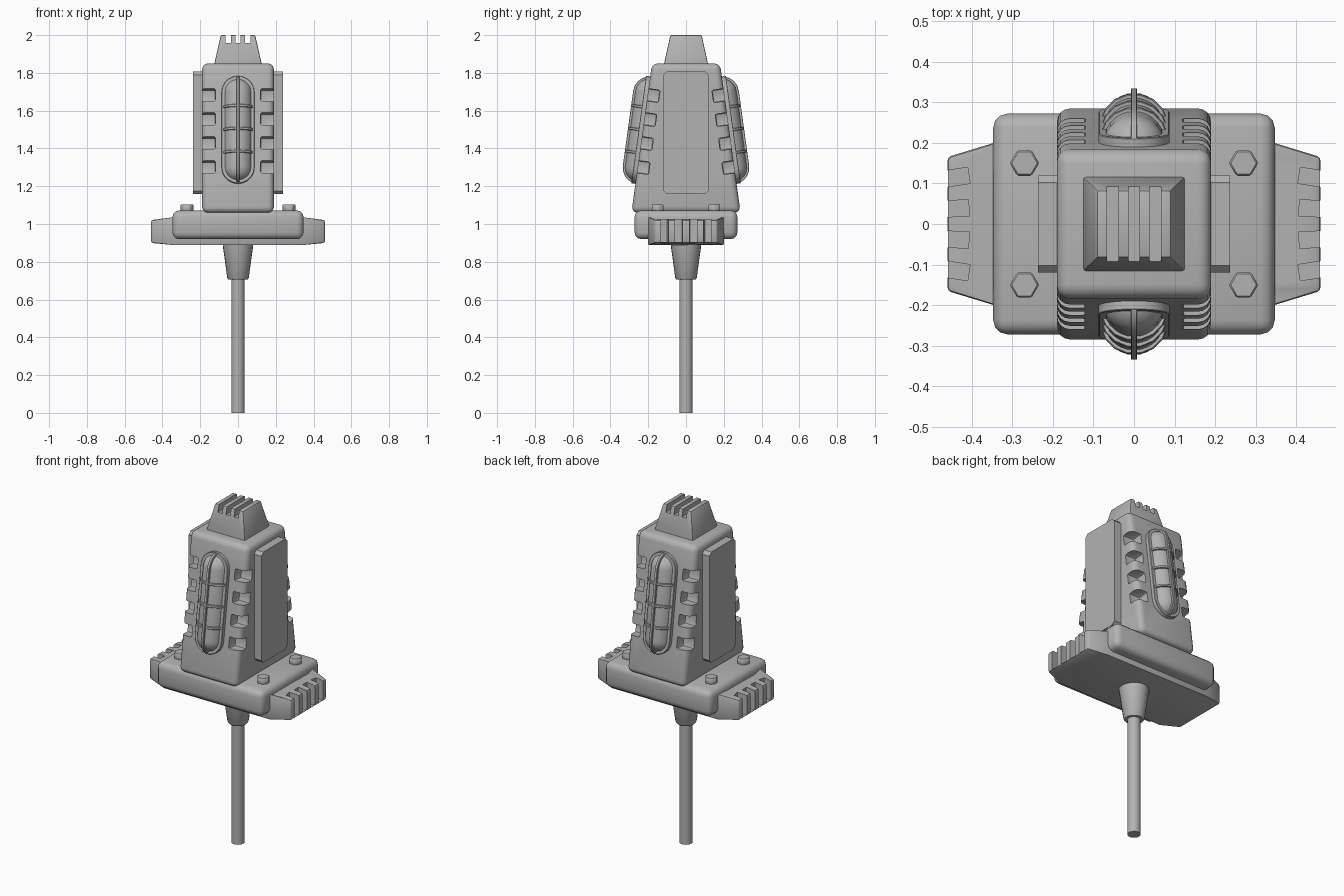
import bpy, bmesh, math
from mathutils import Matrix

if "Cube" in bpy.data.objects:
    bpy.data.objects.remove(bpy.data.objects["Cube"])

grey = bpy.data.materials.new("plain grey")
grey.diffuse_color = (0.45, 0.45, 0.45, 1)
grey.use_nodes = True
grey.node_tree.nodes["Principled BSDF"].inputs["Base Color"].default_value = grey.diffuse_color
TILT = math.atan(0.109 / 0.79)          # lean of the front and back walls
AXES = {"x": lambda a, b, d: (d, a, b), "y": lambda a, b, d: (a, d, b), "z": lambda a, b, d: (a, b, d)}


def finish(name, bm, matrix=None):
    if matrix:
        bm.transform(matrix)
    bmesh.ops.recalc_face_normals(bm, faces=bm.faces)
    me = bpy.data.meshes.new(name)
    bm.to_mesh(me)
    bm.free()
    me.materials.append(grey)
    ob = bpy.data.objects.new(name, me)
    bpy.context.collection.objects.link(ob)
    return ob


def add_prism(bm, pts, axis, lo, hi, matrix=Matrix()):
    """Extrude a 2D outline along an axis."""
    f = AXES[axis]
    rings = [[bm.verts.new(matrix @ Matrix.Translation(f(a, b, d)).translation) for a, b in pts] for d in (lo, hi)]
    for r in rings:
        bm.faces.new(r)
    n = len(pts)
    for i in range(n):
        j = (i + 1) % n
        bm.faces.new((rings[0][i], rings[0][j], rings[1][j], rings[1][i]))


def prism(name, pts, axis, lo, hi, matrix=None):
    bm = bmesh.new()
    add_prism(bm, pts, axis, lo, hi)
    return finish(name, bm, matrix)


def rect(a0, a1, b0, b1):
    return [(a0, b0), (a1, b0), (a1, b1), (a0, b1)]


def stadium(r, half, n=10):
    top = [(r * math.cos(math.pi * i / n), half + r * math.sin(math.pi * i / n)) for i in range(n + 1)]
    return top + [(-x, -z) for x, z in top]


def lathe(name, prof, steps, matrix=None):
    bm = bmesh.new()
    vs = [bm.verts.new((r, 0, z)) for r, z in prof]
    es = [bm.edges.new(p) for p in zip(vs, vs[1:])]
    bmesh.ops.spin(bm, geom=vs + es, cent=(0, 0, 0), axis=(0, 0, 1), angle=2 * math.pi, steps=steps)
    bmesh.ops.remove_doubles(bm, verts=bm.verts, dist=1e-4)
    return finish(name, bm, matrix)


def apply(ob, kind, **props):
    m = ob.modifiers.new(kind, kind)
    for k, v in props.items():
        setattr(m, k, v)
    bpy.context.view_layer.objects.active = ob
    bpy.ops.object.modifier_apply(modifier=m.name)


def bevel(ob, width, segments):
    apply(ob, "BEVEL", width=width, segments=segments, limit_method="ANGLE", angle_limit=math.radians(30))


def cut(ob, cutter):
    apply(ob, "BOOLEAN", operation="DIFFERENCE", solver="EXACT", object=cutter)
    bpy.data.objects.remove(cutter)


def wall(side, z):
    """Frame on the sloping wall: local -y points out, local z runs up it."""
    y = 0.289 - (z - 1.06) * math.tan(TILT)
    turn = Matrix.Rotation(math.pi if side > 0 else 0, 4, "Z")
    return turn @ Matrix.Translation((0, -y, z)) @ Matrix.Rotation(-TILT, 4, "X")


# Rod and tapered collar
lathe("rod", [(0, 0), (0.035, 0), (0.035, 0.75), (0, 0.75)], 24)
lathe("collar", [(0, 0.705), (0.05, 0.705), (0.057, 0.715), (0.081, 0.89), (0, 0.89)], 24)

# Base plate
plate = prism("base_plate", rect(-0.347, 0.347, -0.272, 0.272), "z", 0.92, 1.072)
bevel(plate, 0.035, 3)

# Lower bar with tapered, slotted ends
half = [(0.46, -0.165), (0.46, 0.165), (0.345, 0.2)]
bm = bmesh.new()
add_prism(bm, half + [(-0.345, 0.2), (-0.46, 0.165), (-0.46, -0.165), (-0.345, -0.2), (0.345, -0.2)], "z", 0.885, 1.04)
for v in bm.verts:
    if abs(v.co.x) > 0.4:
        v.co.z = 1.02 if v.co.z > 1 else 0.9
lower = finish("lower_bar", bm)
bevel(lower, 0.01, 2)
bm = bmesh.new()
for turn in (0, math.pi):
    for y in (-0.12, -0.04, 0.04, 0.12):
        m = (Matrix.Rotation(turn, 4, "Z") @ Matrix.Translation((0.407, y, 0))
             @ Matrix.Rotation(-1.3 * y, 4, "Z"))
        add_prism(bm, rect(0, 0.1, -0.02, 0.02), "z", 0.905, 1.1, m)
cut(lower, finish("slot_cutter", bm))

# Hexagonal bolts
hexagon = [(0.036 * math.cos(math.pi * i / 3), 0.036 * math.sin(math.pi * i / 3)) for i in range(6)]
for x in (-0.27, 0.27):
    for y in (-0.15, 0.15):
        bolt = prism("bolt", hexagon, "z", 1.06, 1.104, Matrix.Translation((x, y, 0)))
        bevel(bolt, 0.004, 1)

# Tapered body with notched corners
body = prism("body", [(-0.289, 1.06), (0.289, 1.06), (0.18, 1.85), (-0.18, 1.85)], "x", -0.19, 0.19)
bevel(body, 0.032, 4)
bm = bmesh.new()
for side in (-1, 1):
    for z in (1.303, 1.43, 1.557, 1.684):
        for s in (-1, 1):
            add_prism(bm, rect(s * 0.12, s * 0.26, -0.06, 0.062), "z", -0.033, 0.033, wall(side, z))
notches = finish("notch_cutter", bm)
bevel(notches, 0.008, 2)
cut(body, notches)

# Raised side panels (one slab through the body)
c = 0.018
prism("side_panels", [(-0.12 + c, 1.158), (0.12 - c, 1.158), (0.12, 1.158 + c), (0.12, 1.808 - c),
                      (0.12 - c, 1.808), (-0.12 + c, 1.808), (-0.12, 1.808 - c), (-0.12, 1.158 + c)],
      "x", -0.237, 0.237)

# Top cap with three slots
bm = bmesh.new()
add_prism(bm, rect(-0.126, 0.126, -0.117, 0.117), "z", 1.845, 2.0)
for v in bm.verts:
    if v.co.z > 1.9:
        v.co.x *= 0.091 / 0.126
        v.co.y *= 0.083 / 0.117
cap = finish("top_cap", bm)
bevel(cap, 0.006, 2)
bm = bmesh.new()
for x in (-0.052, 0, 0.052):
    add_prism(bm, rect(x - 0.014, x + 0.014, 1.957, 2.1), "y", -0.3, 0.3)
cut(cap, finish("cap_slot_cutter", bm))

# Caged capsule lamps on front and back
arc = [(0.075 * math.cos(math.pi * i / 16), 0.2 + 0.075 * math.sin(math.pi * i / 16)) for i in range(9)]
profile = arc[::-1] + [(r, -z) for r, z in arc]
profile[0], profile[-1] = (0, 0.275), (0, -0.275)
disc = [(0.085 * math.cos(math.pi * (i + 0.5) / 8), 0.085 * math.sin(math.pi * (i + 0.5) / 8)) for i in range(16)]
for side in (-1, 1):
    frame = wall(side, 1.497) @ Matrix.Translation((0, 0.008, 0))
    lathe("lamp_glass", profile, 28, frame)
    cage = [prism("lamp_rim", stadium(0.087, 0.2), "y", -0.03, 0.0, frame),
            prism("cage_spine", stadium(0.087, 0.2), "x", -0.008, 0.008, frame)]
    for z in (-0.122, 0, 0.122):
        cage.append(prism("cage_bar", disc, "z", z - 0.007, z + 0.007, frame))
    for part in cage:
        bevel(part, 0.002, 1)

# Smooth shading with sharp edges kept
bpy.ops.object.select_all(action="DESELECT")
for ob in bpy.context.scene.objects:
    ob.select_set(True)
bpy.ops.object.shade_smooth_by_angle(angle=math.radians(35))
